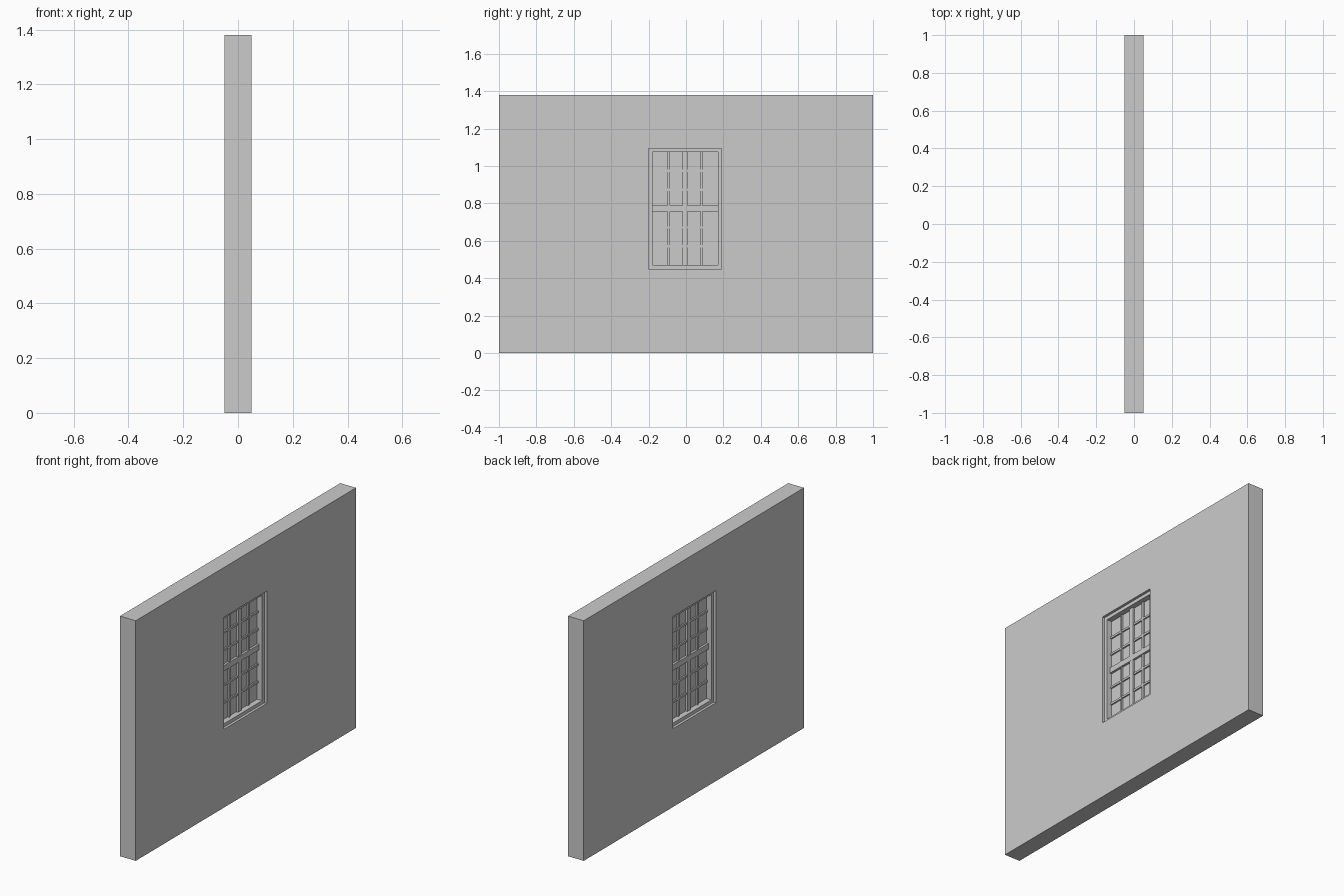
import bpy, bmesh

if "Cube" in bpy.data.objects:
    bpy.data.objects.remove(bpy.data.objects["Cube"])

# Rectangles as (y0, y1, z0, z1)
WALL = (-1.0, 1.0, 0.0, 1.38)
OPENING = (-0.2, 0.19, 0.45, 1.095)
SASH = (-0.18, 0.17, 0.47, 1.075)


def finish(name, bm):
    bmesh.ops.recalc_face_normals(bm, faces=bm.faces)
    mesh = bpy.data.meshes.new(name)
    bm.to_mesh(mesh)
    bm.free()
    ob = bpy.data.objects.new(name, mesh)
    bpy.context.collection.objects.link(ob)
    return ob


def corners(bm, r, x):
    y0, y1, z0, z1 = r
    return [bm.verts.new((x, y, z)) for y, z in ((y0, z0), (y1, z0), (y1, z1), (y0, z1))]


def ring(name, outer, inner, half):
    """Rectangular frame, centred on x = 0."""
    bm = bmesh.new()
    loops = [corners(bm, r, x) for r, x in
             ((outer, -half), (outer, half), (inner, half), (inner, -half))]
    for a in range(4):
        p, q = loops[a], loops[(a + 1) % 4]
        for i in range(4):
            j = (i + 1) % 4
            bm.faces.new((p[i], p[j], q[j], q[i]))
    return finish(name, bm)


def box(name, r, half):
    bm = bmesh.new()
    p, q = corners(bm, r, -half), corners(bm, r, half)
    bm.faces.new(p)
    bm.faces.new(q)
    for i in range(4):
        j = (i + 1) % 4
        bm.faces.new((p[i], p[j], q[j], q[i]))
    return finish(name, bm)


# Wall, stepped window frame and pane
ring("wall", WALL, OPENING, 0.05)
ring("window_frame", OPENING, SASH, 0.035)
box("glass_pane", SASH, 0.003)

y0, y1, z0, z1 = SASH
w, h = y1 - y0, z1 - z0

# Vertical bars, wider in the middle
for i in range(1, 4):
    y = y0 + w * i / 4
    t, d = (0.014, 0.015) if i == 2 else (0.006, 0.012)
    box(f"vertical_bar_{i}", (y - t, y + t, z0, z1), d)

# Horizontal bars, wider in the middle
for i in range(1, 6):
    z = z0 + h * i / 6
    t, d = (0.016, 0.016) if i == 3 else (0.006, 0.011)
    box(f"horizontal_bar_{i}", (y0, y1, z - t, z + t), d)
